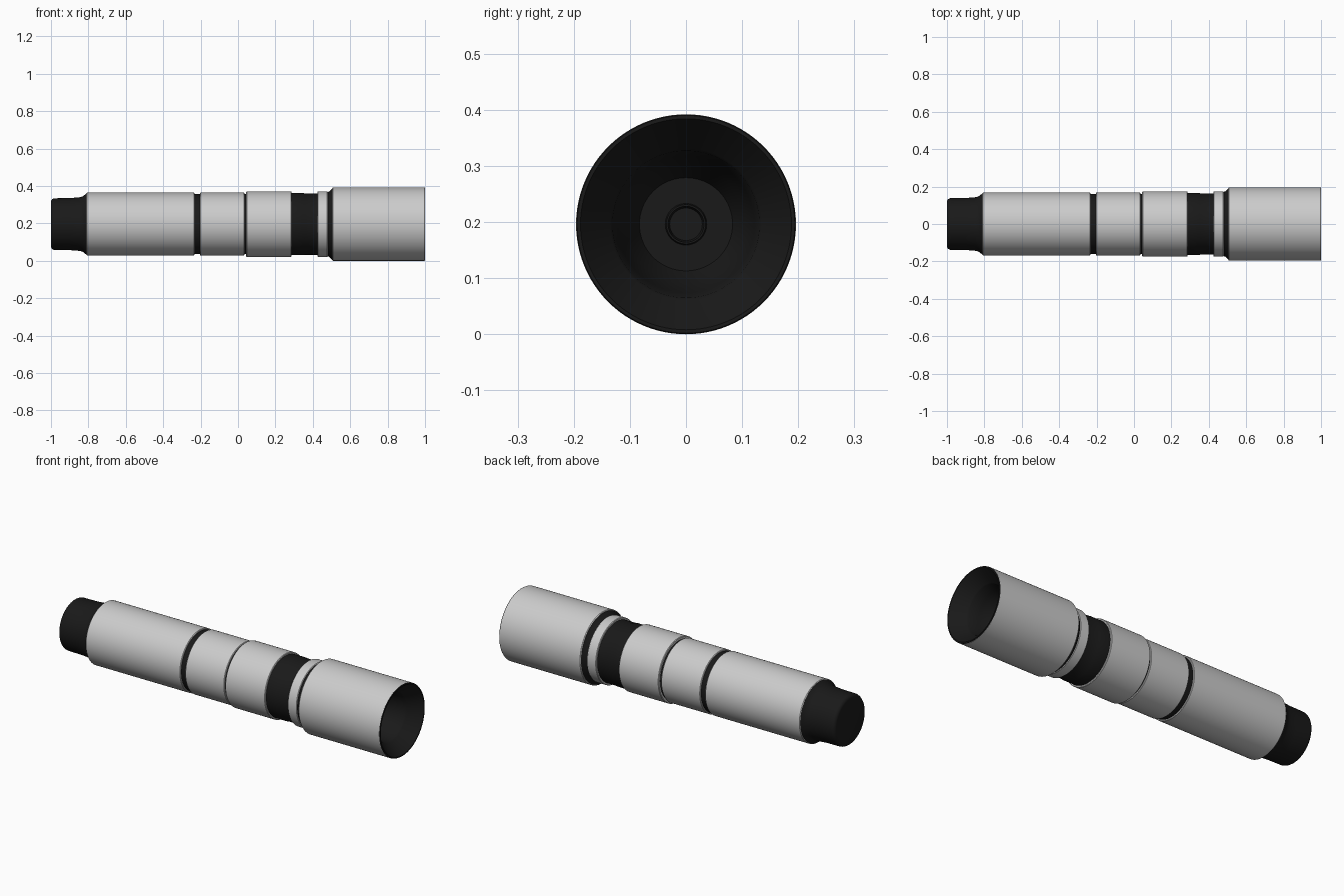
import bpy, bmesh, math

if "Cube" in bpy.data.objects:
    bpy.data.objects.remove(bpy.data.objects["Cube"])

SEGMENTS = 96
AXIS_Z = 0.196

black = bpy.data.materials.new("black_rubber")
black.diffuse_color = (0.01, 0.01, 0.01, 1)
black.use_nodes = True
black.node_tree.nodes["Principled BSDF"].inputs["Base Color"].default_value = black.diffuse_color


def lathe(name, profile, mat=None, closed=False):
    """Spin a list of (x, radius) points around the long axis."""
    bm = bmesh.new()
    pts = [bm.verts.new((x, 0, r)) for x, r in profile]
    edges = [bm.edges.new(p) for p in zip(pts, pts[1:])]
    if closed:
        edges.append(bm.edges.new((pts[-1], pts[0])))
    bmesh.ops.spin(bm, geom=pts + edges, cent=(0, 0, 0), axis=(1, 0, 0),
                   angle=math.tau, steps=SEGMENTS, use_duplicate=False)
    bmesh.ops.remove_doubles(bm, verts=bm.verts, dist=1e-5)
    bmesh.ops.recalc_face_normals(bm, faces=bm.faces)
    mesh = bpy.data.meshes.new(name)
    bm.to_mesh(mesh)
    bm.free()
    ob = bpy.data.objects.new(name, mesh)
    bpy.context.collection.objects.link(ob)
    ob.location.z = AXIS_Z
    if mat:
        mesh.materials.append(mat)
    bpy.ops.object.select_all(action='DESELECT')
    bpy.context.view_layer.objects.active = ob
    ob.select_set(True)
    bpy.ops.object.shade_smooth_by_angle(angle=math.radians(30))
    return ob


def sleeve(name, x0, x1, r, bevel=0.003, inner=0.155):
    """Grey metal tube with softened outer edges."""
    return lathe(name, [(x0, inner), (x0, r - bevel), (x0 + bevel, r),
                        (x1 - bevel, r), (x1, r - bevel), (x1, inner)], closed=True)


# Tail cap with rounded end and flared collar
rounded = [(-0.98 - 0.02 * math.cos(a), 0.118 + 0.02 * math.sin(a))
           for a in (math.radians(15 * i) for i in range(7))]
lathe("tail_cap", [(-1, 0)] + rounded +
      [(-0.90, 0.139), (-0.85, 0.143), (-0.832, 0.147), (-0.82, 0.156),
       (-0.81, 0.164), (-0.80, 0.164), (-0.80, 0)], black)

# Dark core visible in the grooves and the grip band
lathe("core", [(-0.80, 0), (-0.80, 0.15), (-0.245, 0.15), (-0.245, 0.161),
               (0.10, 0.161), (0.10, 0.15), (0.275, 0.15), (0.275, 0.166),
               (0.35, 0.166), (0.355, 0.164), (0.43, 0.164), (0.43, 0.15),
               (0.48, 0.15), (0.48, 0)], black)

# Grey metal sleeves of the barrel
sleeve("barrel", -0.81, -0.233, 0.168)
sleeve("middle_sleeve", -0.204, 0.034, 0.168)
sleeve("front_sleeve", 0.044, 0.287, 0.175)
sleeve("neck_ring", 0.424, 0.48, 0.175)

# Dark flared collar behind the head
lathe("head_collar", [(0.475, 0.12), (0.475, 0.170), (0.487, 0.174), (0.506, 0.193),
                      (0.512, 0.193), (0.512, 0.12)], black, closed=True)

# Grey head tube
lathe("head", [(0.504, 0.185), (0.504, 0.193), (0.508, 0.196),
               (0.996, 0.196), (0.996, 0.185)], closed=True)

# Dark rim, funnel, reflector bowl and bulb seat inside the head
lathe("reflector", [(0.51, 0), (0.51, 0.186), (0.996, 0.186), (0.996, 0.1955),
                    (1.0, 0.194), (1.0, 0.188), (0.93, 0.135), (0.925, 0.131),
                    (0.87, 0.122), (0.81, 0.106), (0.76, 0.083), (0.76, 0.037),
                    (0.768, 0.035), (0.768, 0.032), (0.75, 0.029), (0.75, 0)], black)
